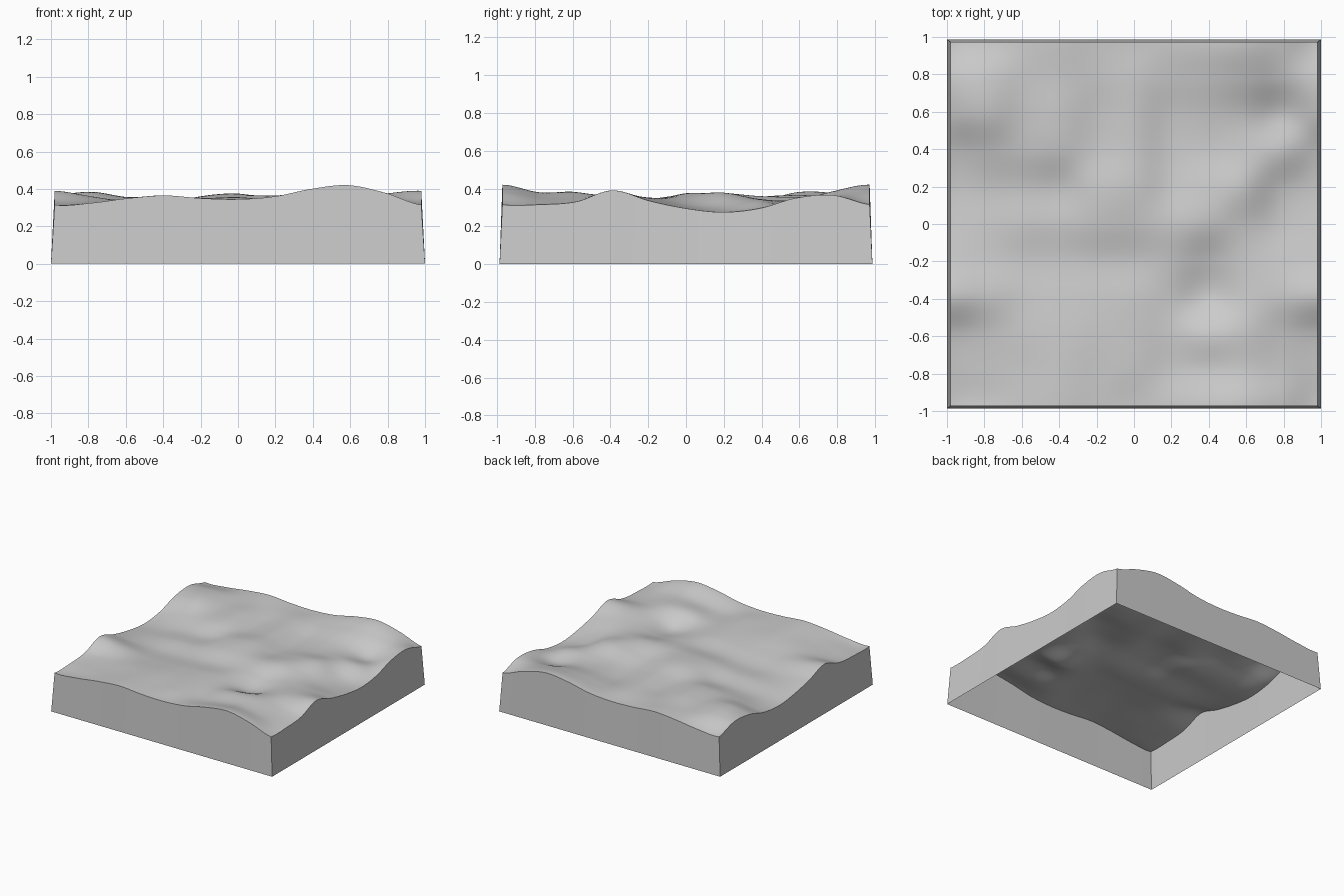
import bpy
import bmesh
import math

STEPS = 100            # surface cells per side
TOP_X, TOP_Y = 0.98, 0.972
BASE_X, BASE_Y = 1.0, 0.987

# Repeating control heights, front row to back row, left to right
CONTROL = [
    [13, 15, 20, 23, 20, 19, 22, 30, 34, 26],
    [13, 15, 19, 22, 20, 21, 18, 23, 26, 20],
    [16, 17, 19, 20, 20, 21, 19, 25, 26, 20],
    [28, 22, 16, 16, 18, 20, 17, 10, 21, 25],
    [17, 13, 11, 12, 15, 17, 19, 15, 20, 20],
    [9, 10, 13, 15, 21, 23, 23, 25, 21, 12],
    [5, 8, 11, 13, 22, 25, 18, 23, 25, 10],
    [9, 15, 18, 21, 18, 22, 14, 17, 19, 17],
    [20, 26, 21, 23, 18, 21, 14, 18, 17, 10],
    [23, 25, 21, 22, 20, 21, 19, 25, 27, 22],
]


def spline(values, position):
    """Smooth periodic interpolation through evenly spaced values."""
    i = math.floor(position)
    t = position - i
    a, b, c, d = (values[(i + k) % len(values)] for k in (-1, 0, 1, 2))
    return b + t / 2 * (c - a + t * (2 * a - 5 * b + 4 * c - d + t * (3 * (b - c) + d - a)))


def height(u, v):
    """Ground height for u and v between 0 and 1."""
    size = len(CONTROL)
    column = [spline(row, u * size) for row in CONTROL]
    return 0.25 + 0.005 * spline(column, v * size)


def surface_point(u, v):
    return (TOP_X * (2 * u - 1), TOP_Y * (2 * v - 1), height(u, v))


def base_point(u, v):
    return (BASE_X * (2 * u - 1), BASE_Y * (2 * v - 1), 0)


def make_object(name, bm, material):
    mesh = bpy.data.meshes.new(name)
    bm.to_mesh(mesh)
    bm.free()
    mesh.materials.append(material)
    obj = bpy.data.objects.new(name, mesh)
    bpy.context.collection.objects.link(obj)
    bpy.ops.object.select_all(action='DESELECT')
    obj.select_set(True)
    bpy.context.view_layer.objects.active = obj
    return obj


cube = bpy.data.objects.get("Cube")
if cube:
    bpy.data.objects.remove(cube, do_unlink=True)

grey = bpy.data.materials.new("plain grey")
grey.use_nodes = True
grey.diffuse_color = (0.6, 0.6, 0.6, 1)
grey.node_tree.nodes["Principled BSDF"].inputs["Base Color"].default_value = grey.diffuse_color

# Rolling ground surface
bm = bmesh.new()
grid = [[bm.verts.new(surface_point(i / STEPS, j / STEPS)) for i in range(STEPS + 1)]
        for j in range(STEPS + 1)]
for near, far in zip(grid, grid[1:]):
    for i in range(STEPS):
        bm.faces.new((near[i], near[i + 1], far[i + 1], far[i]))
make_object("ground_surface", bm, grey)
bpy.ops.object.shade_smooth()

# Four leaning side walls, open underneath
SIDES = {
    "front_wall": lambda t: (t, 0),
    "right_wall": lambda t: (1, t),
    "back_wall": lambda t: (1 - t, 1),
    "left_wall": lambda t: (0, 1 - t),
}
for name, edge in SIDES.items():
    bm = bmesh.new()
    columns = []
    for k in range(STEPS + 1):
        u, v = edge(k / STEPS)
        columns.append((bm.verts.new(base_point(u, v)), bm.verts.new(surface_point(u, v))))
    for (low, high), (next_low, next_high) in zip(columns, columns[1:]):
        bm.faces.new((low, next_low, next_high, high))
    make_object(name, bm, grey)
    bpy.ops.object.shade_smooth_by_angle()
